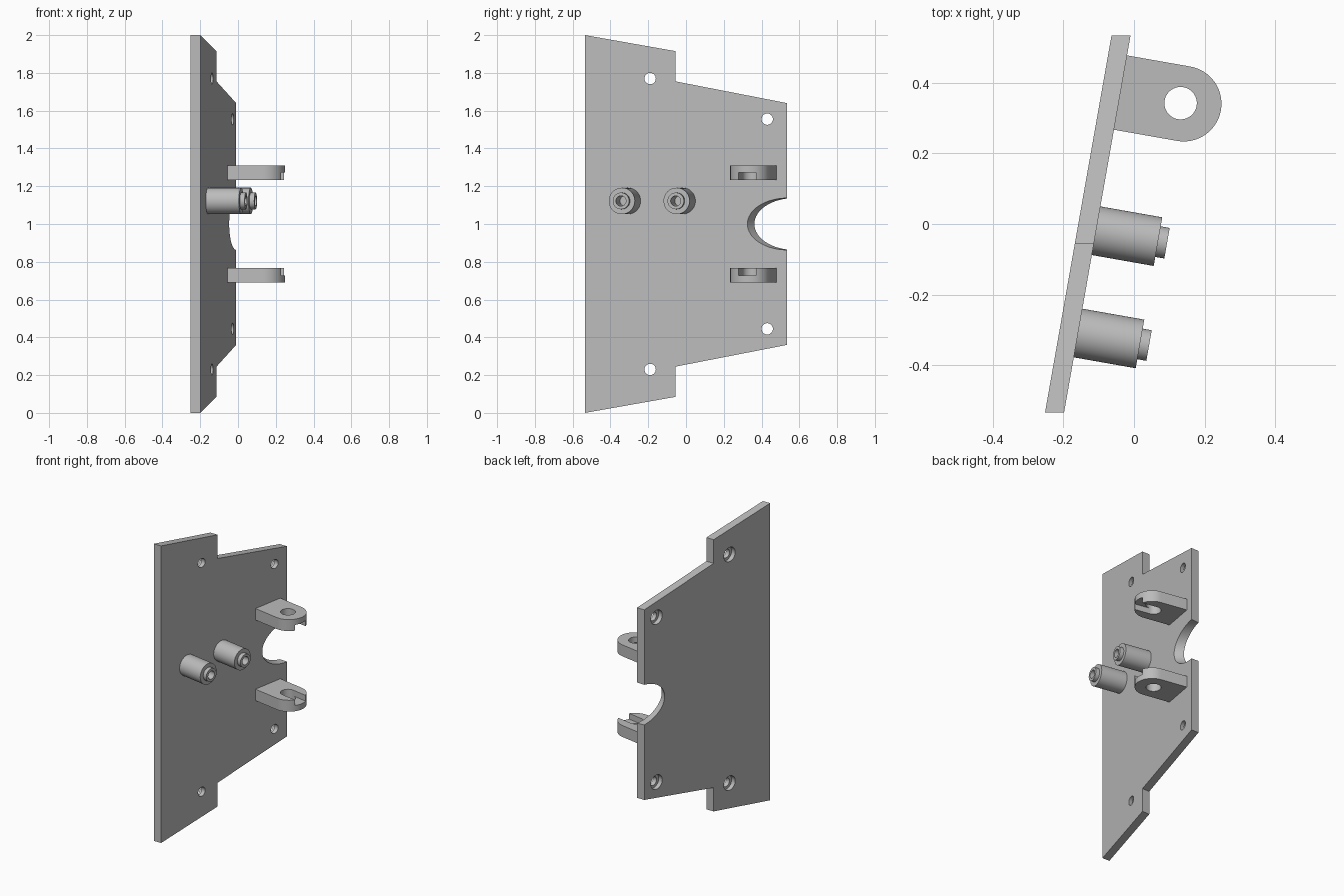
import bpy, bmesh, math
from mathutils import Matrix, Vector

if "Cube" in bpy.data.objects:
    bpy.data.objects.remove(bpy.data.objects["Cube"], do_unlink=True)

TILT = math.radians(10)
SHEAR = math.tan(TILT)
BACK, FACE = -0.158, -0.104      # plate surfaces where y = 0

grey = bpy.data.materials.new("plain grey")
grey.use_nodes = True
colour = (0.5, 0.5, 0.5, 1)
grey.diffuse_color = colour
grey.node_tree.nodes["Principled BSDF"].inputs["Base Color"].default_value = colour


def make(name, bm):
    bmesh.ops.recalc_face_normals(bm, faces=bm.faces)
    mesh = bpy.data.meshes.new(name)
    bm.to_mesh(mesh)
    bm.free()
    mesh.materials.append(grey)
    ob = bpy.data.objects.new(name, mesh)
    bpy.context.collection.objects.link(ob)
    return ob


def loft(name, bottom, top):
    """Solid between two matching outlines."""
    bm = bmesh.new()
    a = [bm.verts.new(p) for p in bottom]
    b = [bm.verts.new(p) for p in top]
    bm.faces.new(a)
    bm.faces.new(b)
    for i in range(len(a)):
        j = (i + 1) % len(a)
        bm.faces.new((a[i], a[j], b[j], b[i]))
    return make(name, bm)


def ellipse(cx, cy, rx, ry, n=48):
    return [(cx + rx * math.cos(2 * math.pi * i / n),
             cy + ry * math.sin(2 * math.pi * i / n)) for i in range(n)]


def plate_solid(name, outline, x0, x1, slide=0):
    """Outline in y and z, thickened along x and leaning with the plate."""
    def layer(x):
        return [(x + SHEAR * y, y + slide * (x - FACE), z) for y, z in outline]
    return loft(name, layer(x0), layer(x1))


def flat_solid(name, outline, z0, z1):
    return loft(name, [(x, y, z0) for x, y in outline],
                [(x, y, z1) for x, y in outline])


def cut(ob, cutters):
    for c in cutters:
        mod = ob.modifiers.new("cut", "BOOLEAN")
        mod.operation, mod.solver, mod.object = "DIFFERENCE", "EXACT", c
    graph = bpy.context.evaluated_depsgraph_get()
    mesh = bpy.data.meshes.new_from_object(ob.evaluated_get(graph))
    ob.modifiers.clear()
    ob.data = mesh
    for c in cutters:
        bpy.data.objects.remove(c, do_unlink=True)


def smooth(ob):
    bpy.ops.object.select_all(action="DESELECT")
    ob.select_set(True)
    bpy.context.view_layer.objects.active = ob
    bpy.ops.object.shade_smooth_by_angle(angle=math.radians(30))


# Stepped leaning plate, symmetric about z = 1
lower = [(-0.535, 0), (-0.055, 0.085), (-0.055, 0.245), (0.535, 0.36)]
upper = [(y, 2 - z) for y, z in reversed(lower)]
plate = plate_solid("mounting_plate", lower + upper, BACK, FACE)

# Screw holes with wider recesses on the back, and the edge notch
cutters = []
for y, z in ((-0.19, 0.23), (0.43, 0.445)):
    for height in (z, 2 - z):
        cutters.append(plate_solid("hole_cutter", ellipse(y, height, 0.03, 0.03, 32),
                                   BACK - 0.1, FACE + 0.1))
        cutters.append(plate_solid("recess_cutter", ellipse(y, height, 0.048, 0.048, 32),
                                   BACK - 0.1, BACK + 0.027))
cutters.append(plate_solid("notch_cutter", ellipse(0.535, 1.0, 0.21, 0.137, 64),
                           BACK - 0.03, FACE + 0.03, -0.78))
cut(plate, cutters)
smooth(plate)

# Rounded lugs with a hole and a slot on the facing sides
R, HOLE = 0.107, 0.046
arc = [(R * math.sin(math.pi * i / 32), -R * math.cos(math.pi * i / 32)) for i in range(33)]
lug_outline = [(-0.185, -R)] + arc + [(-0.185, R)]
for name, z0, z1, side in (("upper_lug", 1.233, 1.31, -1), ("lower_lug", 0.69, 0.767, 1)):
    lug = flat_solid(name, lug_outline, z0, z1)
    mid = (z0 + z1) / 2
    slot = [(-0.009, -HOLE), (0.2, -HOLE), (0.2, HOLE), (-0.009, HOLE)]
    cut(lug, [flat_solid("hole_cutter", ellipse(-0.009, 0, HOLE, HOLE), z0 - 0.1, z1 + 0.1),
              flat_solid("slot_cutter", slot, *sorted((mid, mid + side * 0.1)))])
    lug.data.transform(Matrix.Translation((0.141, 0.341, 0)) @ Matrix.Rotation(-TILT, 4, "Z"))
    smooth(lug)


# Hollow-tipped posts, turned around their own axis
def post(name, x, y, z):
    profile = [(0, -0.185), (0.07, -0.185), (0.07, 0), (0.044, 0),
               (0.044, 0.026), (0.027, 0.026), (0.027, -0.1), (0, -0.1)]
    bm = bmesh.new()
    verts = [bm.verts.new((u, r, 0)) for r, u in profile]
    edges = [bm.edges.new(pair) for pair in zip(verts, verts[1:])]
    bmesh.ops.spin(bm, geom=verts + edges, cent=(0, 0, 0), axis=(1, 0, 0),
                   angle=2 * math.pi, steps=48)
    bmesh.ops.remove_doubles(bm, verts=bm.verts, dist=0.0001)
    ob = make(name, bm)
    ob.data.transform(Matrix.Translation(Vector((x, y, z))) @ Matrix.Rotation(-TILT, 4, "Z"))
    smooth(ob)


post("front_post", 0.017, -0.34, 1.122)
post("rear_post", 0.068, -0.05, 1.122)
